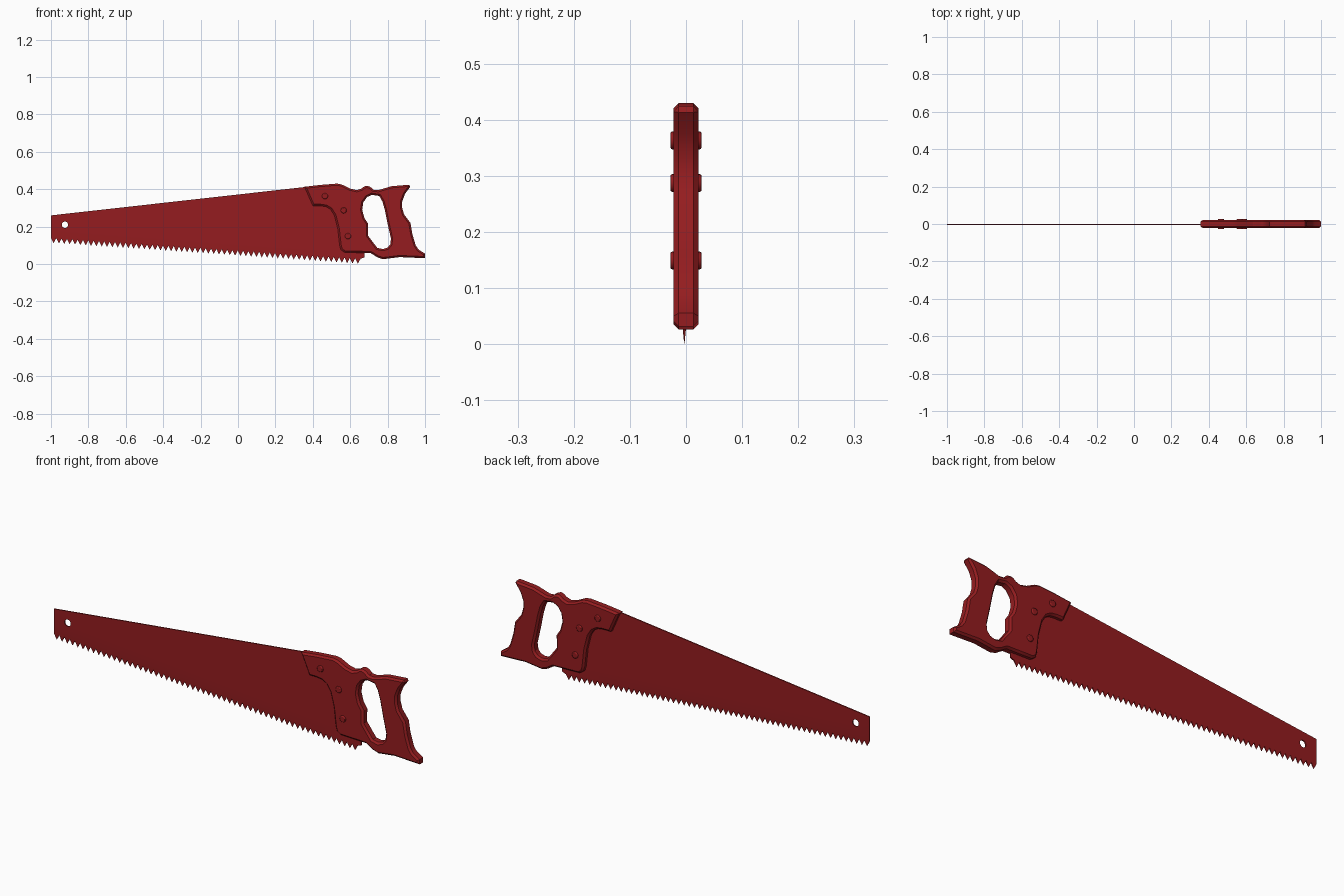
import bpy, bmesh
from math import cos, sin, pi, radians
from mathutils import Matrix

if "Cube" in bpy.data.objects:
    bpy.data.objects.remove(bpy.data.objects["Cube"])

red = bpy.data.materials.new("dark_red")
red.diffuse_color = (0.3, 0.012, 0.014, 1)
red.use_nodes = True
red.node_tree.nodes["Principled BSDF"].inputs["Base Color"].default_value = red.diffuse_color


def finish(ob, angle=30):
    ob.data.materials.clear()
    ob.data.materials.append(red)
    bpy.ops.object.select_all(action='DESELECT')
    ob.select_set(True)
    bpy.context.view_layer.objects.active = ob
    bpy.ops.object.shade_smooth_by_angle(angle=radians(angle))


def plate(name, loops, half, chamfer=0.0):
    """Filled outline in the xz plane with holes, thickness 2*half along y."""
    cu = bpy.data.curves.new(name, 'CURVE')
    cu.dimensions = '2D'
    cu.fill_mode = 'BOTH'
    cu.extrude = half - chamfer
    cu.bevel_depth = chamfer
    cu.bevel_resolution = 0
    cu.offset = -chamfer
    for pts in loops:
        sp = cu.splines.new('POLY')
        sp.points.add(len(pts) - 1)
        for p, (x, z) in zip(sp.points, pts):
            p.co = (x, z, 0, 1)
        sp.use_cyclic_u = True
    ob = bpy.data.objects.new(name, cu)
    bpy.context.collection.objects.link(ob)
    bpy.ops.object.select_all(action='DESELECT')
    ob.select_set(True)
    bpy.context.view_layer.objects.active = ob
    bpy.ops.object.convert(target='MESH')
    ob = bpy.context.view_layer.objects.active
    ob.name = name
    bm = bmesh.new()
    bm.from_mesh(ob.data)
    bmesh.ops.transform(bm, matrix=Matrix.Rotation(pi / 2, 4, 'X'), verts=bm.verts)
    bmesh.ops.remove_doubles(bm, verts=bm.verts, dist=0.0002)
    bmesh.ops.recalc_face_normals(bm, faces=bm.faces)
    bm.to_mesh(ob.data)
    bm.free()
    return ob


# Blade: tapered plate with a row of teeth and a hanging hole
TEETH, X0, X1 = 58, -1.0, 0.655
pitch = (X1 - X0) / TEETH


def tip_z(x):
    return 0.112 * (X1 - x) / (X1 - X0)


outline = [(-1, 0.26), (-1, tip_z(-1) + 0.028)]
for i in range(TEETH):
    xt = X0 + (i + 0.5) * pitch
    xr = X0 + (i + 1) * pitch
    outline += [(xt, tip_z(xt)), (xr, tip_z(xr) + 0.028)]
outline += [(0.675, 0.035), (0.675, 0.07), (0.62, 0.2), (0.5, 0.415), (0.37, 0.413)]
hole = [(-0.925 + 0.017 * cos(a * pi / 8), 0.21 + 0.017 * sin(a * pi / 8)) for a in range(16)]
blade = plate("blade", [outline, hole], 0.003)
for v in blade.data.vertices:
    # teeth sharpen to a thin edge
    if v.co.z < tip_z(v.co.x) + 0.004:
        v.co.y *= 0.1
blade.data.transform(Matrix.Translation((0, -0.003, 0)))
finish(blade, 10)

# Handle: chamfered grip with a finger opening
grip = [(0.355, 0.413), (0.44, 0.423), (0.53, 0.43), (0.555, 0.425), (0.60, 0.403), (0.635, 0.395),
        (0.66, 0.403), (0.675, 0.415), (0.69, 0.418), (0.708, 0.412), (0.725, 0.397),
        (0.75, 0.395), (0.82, 0.416), (0.915, 0.424), (0.921, 0.413), (0.893, 0.375),
        (0.878, 0.335), (0.878, 0.30), (0.888, 0.265), (0.922, 0.22), (0.932, 0.16),
        (0.95, 0.10), (0.965, 0.078), (1.0, 0.055), (1.0, 0.031), (0.865, 0.037),
        (0.775, 0.026), (0.745, 0.036), (0.71, 0.058), (0.64, 0.06), (0.57, 0.062),
        (0.55, 0.075), (0.543, 0.10), (0.533, 0.19), (0.515, 0.26), (0.495, 0.292),
        (0.47, 0.307), (0.44, 0.311), (0.40, 0.311)]
opening = [(0.69, 0.358), (0.715, 0.37), (0.755, 0.364), (0.772, 0.335), (0.785, 0.29),
           (0.80, 0.215), (0.818, 0.135), (0.814, 0.105), (0.80, 0.088), (0.775, 0.08),
           (0.745, 0.086), (0.725, 0.112), (0.695, 0.152), (0.696, 0.215),
           (0.676, 0.245), (0.664, 0.29), (0.67, 0.33)]
handle = plate("handle", [grip, opening], 0.022, 0.009)
finish(handle)

# Bolts: chamfered studs right through the handle
for i, (x, z) in enumerate([(0.465, 0.363), (0.565, 0.287), (0.588, 0.149)]):
    bpy.ops.mesh.primitive_cylinder_add(vertices=16, radius=0.016, depth=0.056,
                                        location=(x, 0, z), rotation=(pi / 2, 0, 0))
    bolt = bpy.context.object
    bolt.name = f"handle_bolt_{i + 1}"
    bev = bolt.modifiers.new("edge", 'BEVEL')
    bev.width = 0.004
    bev.segments = 2
    bev.limit_method = 'ANGLE'
    bev.angle_limit = radians(60)
    finish(bolt)
